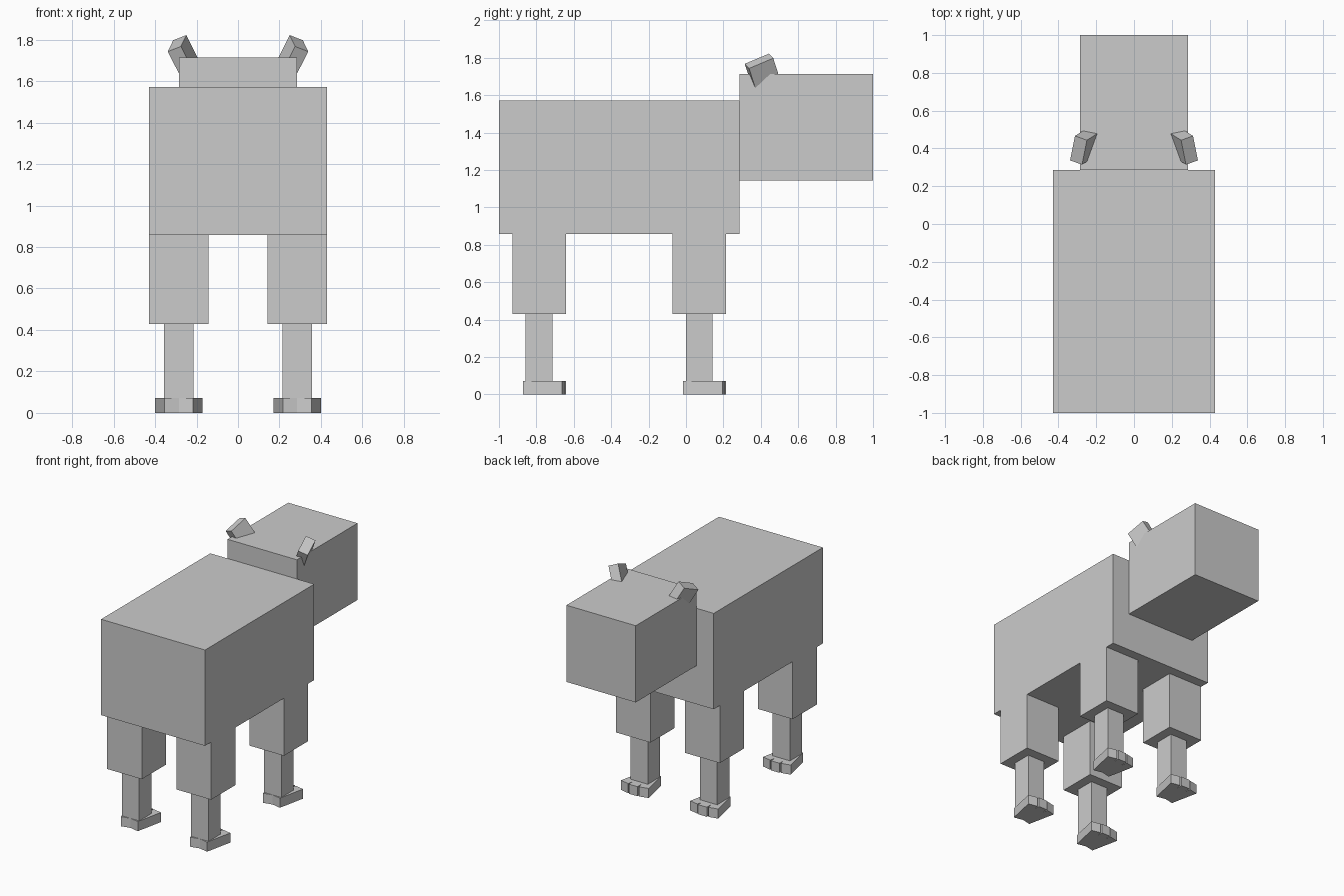
import bpy, bmesh
from math import radians
from mathutils import Matrix, Vector, Euler

if "Cube" in bpy.data.objects:
    bpy.data.objects.remove(bpy.data.objects["Cube"])

U = 1 / 14  # block unit


def add_box(bm, lo, hi, xf=Matrix()):
    """Add a box between two corners (in block units), then transform it."""
    lo, hi = Vector(lo) * U, Vector(hi) * U
    m = xf @ Matrix.Translation((lo + hi) / 2) @ Matrix.Diagonal((*(hi - lo), 1))
    bmesh.ops.create_cube(bm, size=1, matrix=m)


def make(name, boxes, mirror=False):
    bm = bmesh.new()
    for b in boxes:
        add_box(bm, *b)
    me = bpy.data.meshes.new(name)
    bm.to_mesh(me)
    bm.free()
    ob = bpy.data.objects.new(name, me)
    bpy.context.collection.objects.link(ob)
    if mirror:
        mod = ob.modifiers.new("Mirror", 'MIRROR')
        mod.use_mirror_merge = False
    return ob


# Body and head
make("body", [((-6, -14, 12), (6, 4, 22))])
make("head", [((-4, 4, 16), (4, 14, 24))])

# Leg pairs: thigh, shin and a foot of three fanned toes
for name, y in (("tail_end", -12), ("head_end", 0)):
    make(name + "_thighs", [((2, y - 1, 6), (6, y + 3, 12))], True)
    make(name + "_shins", [((3, y, 0), (5, y + 2, 6))], True)
    pivot = Matrix.Translation((4 * U, y * U, 0))
    toes = [((-.5, 0, 0), (.5, 3, 1), pivot)]
    for s in (-1, 1):
        turn = pivot @ Matrix.Rotation(radians(-12 * s), 4, 'Z')
        toes.append(((min(0, s), 0, 0), (max(0, s), 3, 1), turn))
    make(name + "_toes", toes, True)

# Ears: tilted blocks sunk into the head
tilt = Euler([radians(a) for a in (24, 20, 20)]).to_matrix().to_4x4()
ear = Matrix.Translation((.263, .41, 1.721)) @ tilt
make("ears", [((-.5, -1, -1), (.5, 1, 1), ear)], True)
